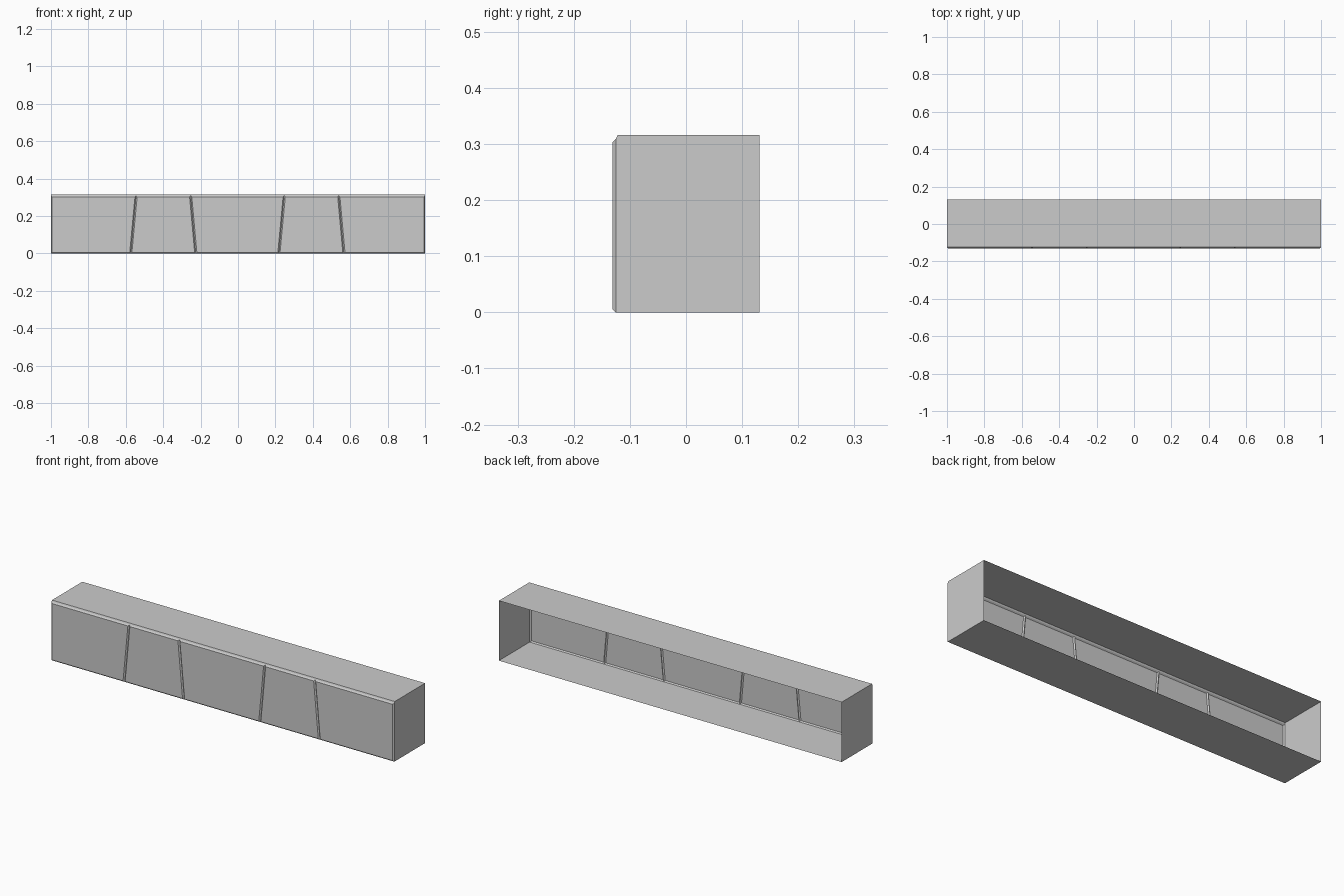
import bpy

if "Cube" in bpy.data.objects:
    bpy.data.objects.remove(bpy.data.objects["Cube"])

HALF, BACK, SEAM, FACE = 1.0, 0.131, -0.125, -0.131
TOP, LIP = 0.316, 0.309      # full height, top of the stone blocks
BEVEL = 0.006


def add_mesh(name, verts, faces):
    mesh = bpy.data.meshes.new(name)
    mesh.from_pydata(verts, [], faces)
    mesh.update()
    obj = bpy.data.objects.new(name, mesh)
    bpy.context.collection.objects.link(obj)
    return obj


# Open-backed casing: one cross-section (y, z) swept along x, with end walls
profile = [(BACK, 0), (SEAM, 0), (SEAM, LIP), (-0.122, TOP), (BACK, TOP)]
n = len(profile)
verts = [(x, y, z) for x in (-HALF, HALF) for y, z in profile]
faces = [(i, i + 1, n + i + 1, n + i) for i in (0, 2, 3)]   # bottom, lip, top
faces += [tuple(reversed(range(n))), tuple(range(n, 2 * n))]
add_mesh("beam_casing", verts, faces)


# Bevelled front block between two slanted joints, given as (x bottom, x top)
def add_block(name, left, right):
    outer = [(left[0], 0), (right[0], 0), (right[1], LIP), (left[1], LIP)]
    b = BEVEL
    shift = [(b, b), (-b, b), (-b, -b), (b, -b)]
    verts = [(x, SEAM, z) for x, z in outer]
    verts += [(x + dx, FACE, z + dz) for (x, z), (dx, dz) in zip(outer, shift)]
    faces = [(4, 5, 6, 7)]
    faces += [(i, (i + 1) % 4, (i + 1) % 4 + 4, i + 4) for i in range(4)]
    add_mesh(name, verts, faces)


# Five wedge-shaped blocks along the front
joints = [(-HALF, -HALF), (-0.573, -0.545), (-0.226, -0.253),
          (0.219, 0.247), (0.566, 0.539), (HALF, HALF)]
for i in range(5):
    add_block(f"front_block_{i + 1}", joints[i], joints[i + 1])
